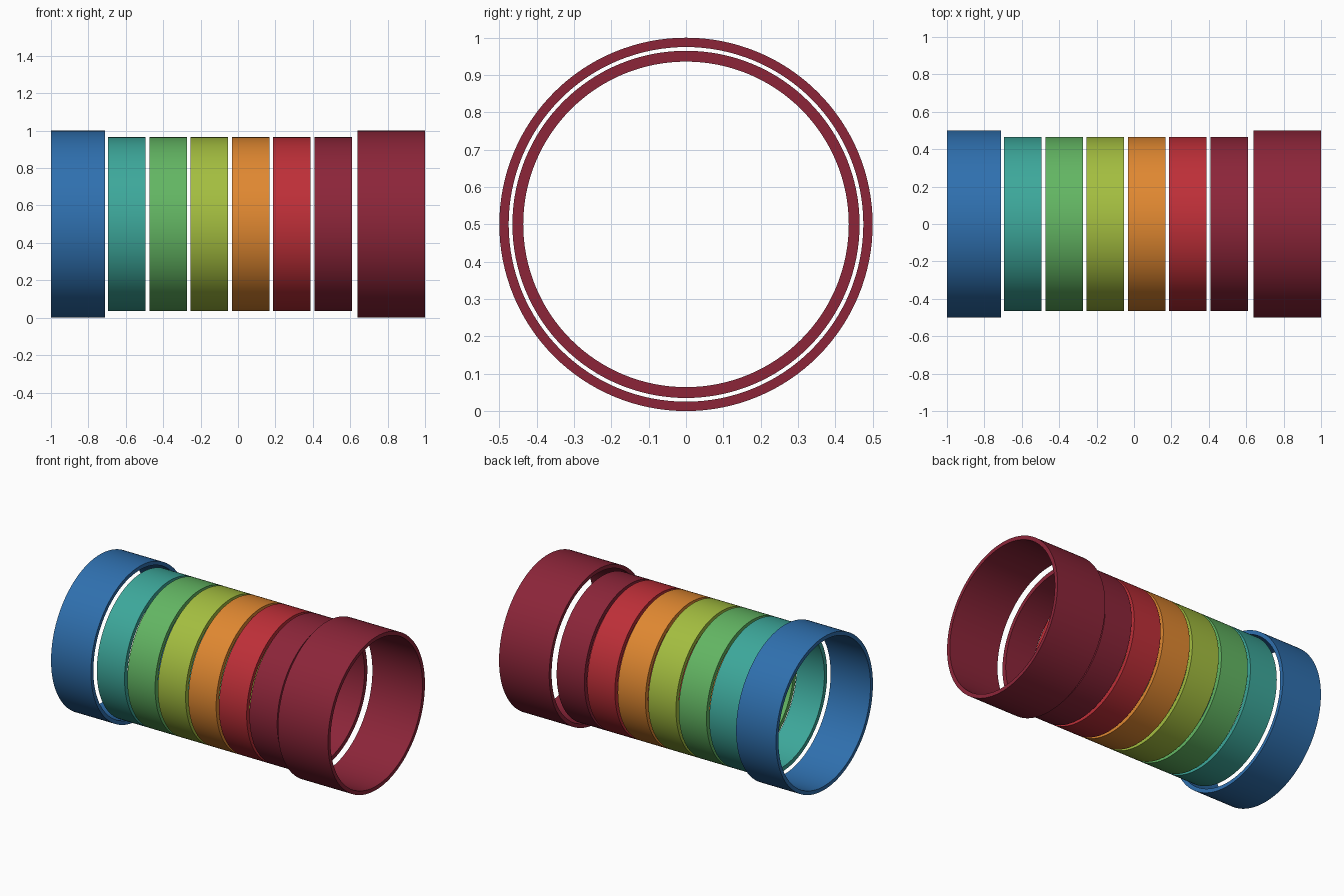
import bpy, bmesh, math

if "Cube" in bpy.data.objects:
    bpy.data.objects.remove(bpy.data.objects["Cube"])

SEG = 128


def material(name, rgb):
    """Flat colour from sRGB 0-255 to linear diffuse colour."""
    def lin(c):
        c /= 255
        return c / 12.92 if c <= 0.04045 else ((c + 0.055) / 1.055) ** 2.4
    m = bpy.data.materials.new(name)
    m.diffuse_color = (*[lin(c) for c in rgb], 1)
    m.use_nodes = True
    m.node_tree.nodes["Principled BSDF"].inputs["Base Color"].default_value = m.diffuse_color
    return m


def ring(name, x0, x1, r_out, r_in, mat):
    """Hollow tube along x, its axis at z = 0.5."""
    bm = bmesh.new()
    profile = [(x0, r_out), (x1, r_out), (x1, r_in), (x0, r_in)]
    loops = []
    for i in range(SEG):
        a = 2 * math.pi * i / SEG
        loops.append([bm.verts.new((x, r * math.cos(a), 0.5 + r * math.sin(a))) for x, r in profile])
    for i in range(SEG):
        p, q = loops[i], loops[(i + 1) % SEG]
        for j in range(4):
            k = (j + 1) % 4
            bm.faces.new((p[j], p[k], q[k], q[j]))
    bmesh.ops.recalc_face_normals(bm, faces=bm.faces)
    for f in bm.faces:
        f.smooth = True
    for e in bm.edges:
        e.smooth = e.calc_face_angle(0) < math.radians(30)
    mesh = bpy.data.meshes.new(name)
    bm.to_mesh(mesh)
    bm.free()
    mesh.materials.append(mat)
    bpy.context.collection.objects.link(bpy.data.objects.new(name, mesh))


blue = material("blue", (47, 112, 175))
maroon = material("maroon", (140, 37, 57))
bands = [material("teal", (61, 168, 155)),
         material("green", (99, 182, 99)),
         material("yellow_green", (164, 190, 64)),
         material("orange", (224, 136, 49)),
         material("red", (190, 47, 56)),
         maroon]

# wide end collars
ring("left_collar", -1.0, -0.712, 0.5, 0.475, blue)
ring("right_collar", 0.638, 1.0, 0.5, 0.475, maroon)

# six narrower bands between the collars
for n, mat in enumerate(bands):
    x = -0.694 + 0.2205 * n
    ring("band_%d" % (n + 1), x, x + 0.2, 0.465, 0.436, mat)
